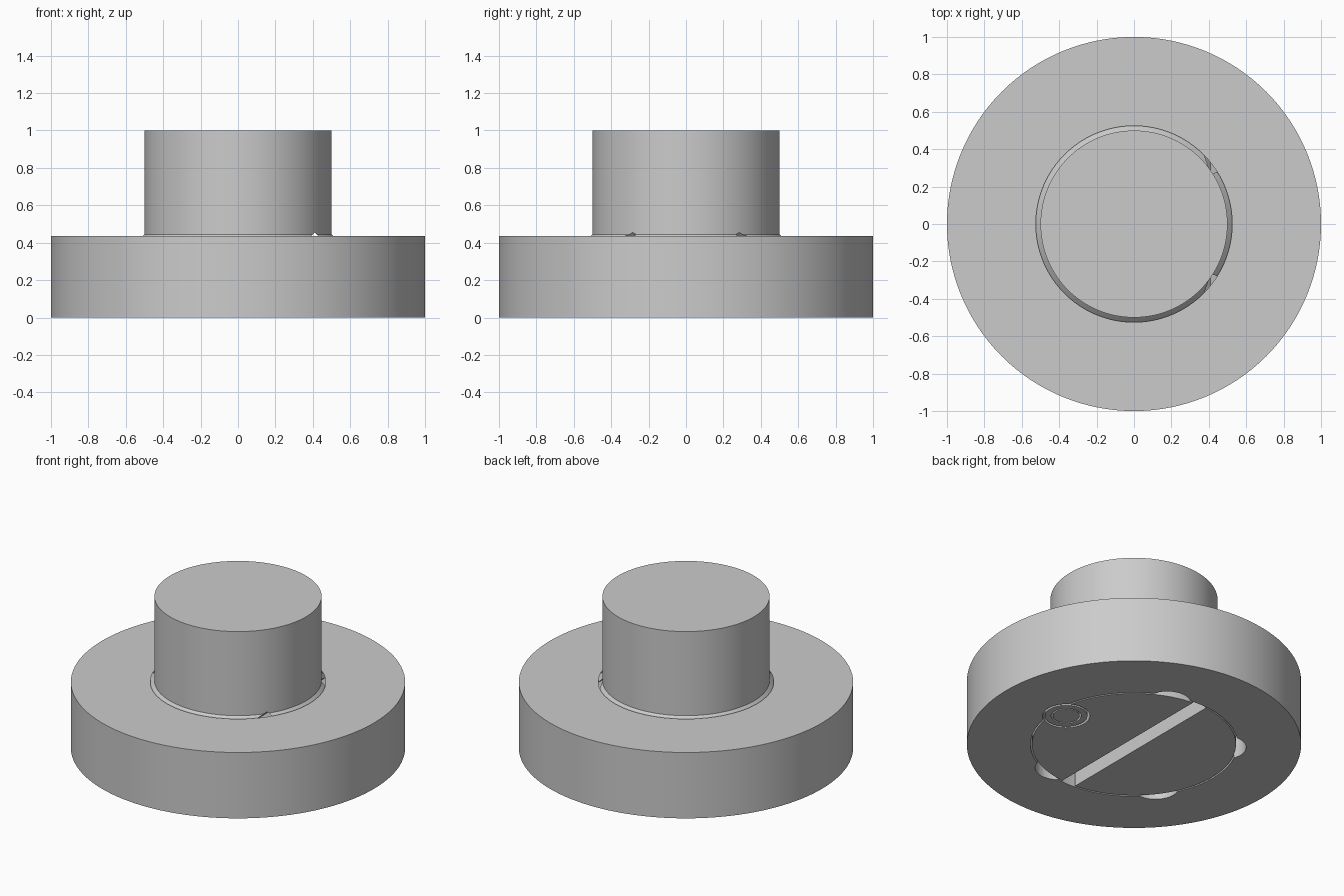
import bpy, bmesh, math
from mathutils import Matrix

cube = bpy.data.objects.get("Cube")
if cube:
    bpy.data.objects.remove(cube)

grey = bpy.data.materials.new("plain_grey")
grey.use_nodes = True
GREY = (0.6, 0.6, 0.6, 1)
grey.diffuse_color = GREY
grey.node_tree.nodes["Principled BSDF"].inputs["Base Color"].default_value = GREY

SEGMENTS = 128


def make(name, bm):
    bmesh.ops.remove_doubles(bm, verts=bm.verts, dist=1e-5)
    bmesh.ops.recalc_face_normals(bm, faces=bm.faces)
    mesh = bpy.data.meshes.new(name)
    bm.to_mesh(mesh)
    bm.free()
    mesh.materials.append(grey)
    obj = bpy.data.objects.new(name, mesh)
    bpy.context.collection.objects.link(obj)
    return obj


def lathe(name, profile, x=0, y=0, segments=SEGMENTS, closed=False):
    """Spin (radius, z) points about a vertical axis at x, y."""
    bm = bmesh.new()
    verts = [bm.verts.new((r, 0, z)) for r, z in profile]
    edges = [bm.edges.new(pair) for pair in zip(verts, verts[1:])]
    if closed:
        edges.append(bm.edges.new((verts[-1], verts[0])))
    bmesh.ops.spin(bm, geom=verts + edges, cent=(0, 0, 0), axis=(0, 0, 1),
                   angle=math.tau, steps=segments, use_duplicate=False)
    bmesh.ops.translate(bm, verts=bm.verts, vec=(x, y, 0))
    return make(name, bm)


def rod(name, radius, bottom, top, x, y):
    return lathe(name, [(0, bottom), (radius, bottom), (radius, top), (0, top)],
                 x, y, 48)


def box(name, size, centre, tilt=0):
    bm = bmesh.new()
    matrix = (Matrix.Translation(centre) @ Matrix.Rotation(tilt, 4, 'Y')
              @ Matrix.Diagonal((*size, 1)))
    bmesh.ops.create_cube(bm, size=1, matrix=matrix)
    return make(name, bm)


def cut(target, cutter):
    cutter.hide_render = True
    mod = target.modifiers.new("cut", 'BOOLEAN')
    mod.operation = 'DIFFERENCE'
    mod.solver = 'EXACT'
    mod.object = cutter
    bpy.context.view_layer.objects.active = target
    bpy.ops.object.modifier_apply(modifier=mod.name)
    bpy.data.objects.remove(cutter)


# Outer collar with a bore that tapers in at the top
collar = lathe("collar", [(0.62, 0), (1, 0), (1, 0.435), (0.525, 0.435),
                          (0.62, 0.34)], closed=True)

# Five scallops around the bore
PIN_X, PIN_R = 0.53, 0.142
for i in range(5):
    a = i * math.tau / 5
    cut(collar, rod("scallop_cutter", PIN_R, -0.1, 0.3,
                    PIN_X * math.cos(a), PIN_X * math.sin(a)))

# Central plug: wide foot, tapered shoulder, straight knob
plug = lathe("plug", [(0, 0), (0.61, 0), (0.61, 0.335), (0.5, 0.445),
                      (0.5, 1), (0, 1)])
cut(plug, box("slot_cutter", (0.1, 1.4, 0.2), (0, 0, 0)))
cut(plug, rod("pin_hole_cutter", PIN_R, -0.1, 0.3, PIN_X, 0))
# Diamond cross hole through the shoulder
cut(plug, box("cross_hole_cutter", (0.064, 1.0, 0.064), (0.41, 0, 0.41), math.pi / 4))

# Locking sleeve and its inner pin
sleeve = lathe("locking_sleeve", [(0.09, 0), (0.127, 0), (0.127, 0.299), (0.09, 0.299)],
               PIN_X, 0, 48, closed=True)
pin = rod("locking_pin", 0.08, 0, 0.299, PIN_X, 0)

# Smooth walls with crisp edges
bpy.ops.object.select_all(action='DESELECT')
for obj in (collar, plug, sleeve, pin):
    obj.select_set(True)
bpy.context.view_layer.objects.active = plug
bpy.ops.object.shade_smooth_by_angle(angle=math.radians(30))
